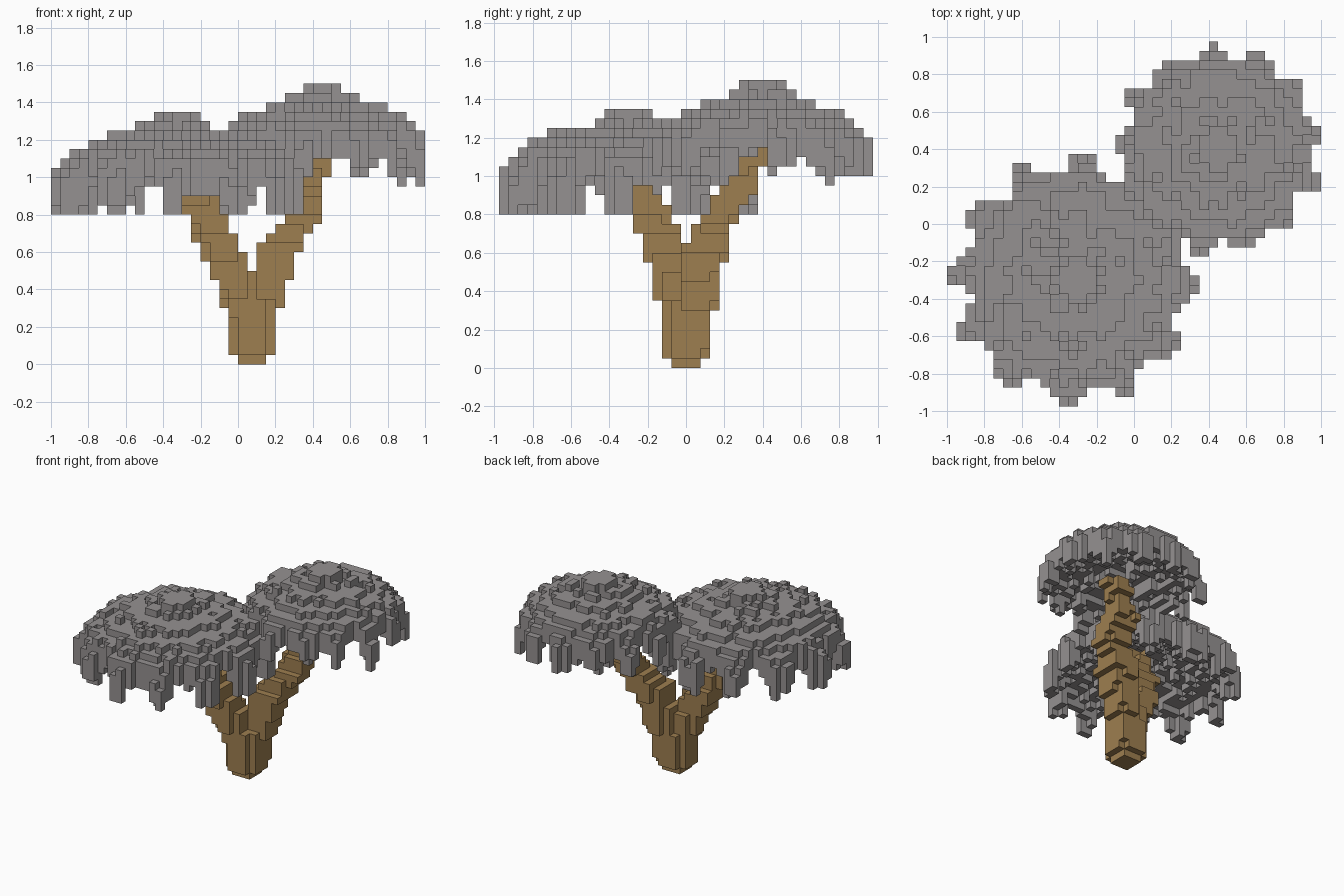
import bpy, bmesh, math, random
from mathutils import Vector

cube = bpy.data.objects.get("Cube")
if cube:
    bpy.data.objects.remove(cube)

S = 0.05  # edge length of one block
rng = random.Random(7)


def material(name, colour):
    mat = bpy.data.materials.new(name)
    mat.use_nodes = True
    mat.diffuse_color = colour
    mat.node_tree.nodes["Principled BSDF"].inputs["Base Color"].default_value = colour
    return mat


def centre(i, j):
    return (i + 0.5) * S, j * S


def build(name, cells, mat):
    """Make one mesh from the outer faces of a set of blocks."""
    bm = bmesh.new()
    verts = {}

    def vert(p):
        if p not in verts:
            verts[p] = bm.verts.new((p[0] * S, (p[1] - 0.5) * S, p[2] * S))
        return verts[p]

    for cell in sorted(cells):
        for axis in range(3):
            u, v = (axis + 1) % 3, (axis + 2) % 3
            for side in (0, 1):
                near = list(cell)
                near[axis] += 2 * side - 1
                if tuple(near) in cells:
                    continue
                ring = []
                for a, b in ((0, 0), (1, 0), (1, 1), (0, 1)):
                    p = list(cell)
                    p[axis] += side
                    p[u] += a
                    p[v] += b
                    ring.append(vert(tuple(p)))
                bm.faces.new(ring if side else ring[::-1])
    mesh = bpy.data.meshes.new(name)
    bm.to_mesh(mesh)
    bm.free()
    mesh.materials.append(mat)
    obj = bpy.data.objects.new(name, mesh)
    bpy.context.collection.objects.link(obj)


def crown(cx, cy, top, radius, lobe, lobes, phase, hem):
    """Scalloped, hollow dome with hanging tufts on its lobes."""
    cells = set()
    peak, hem = round(top / S), round(hem / S)
    for i in range(-24, 24):
        for j in range(-24, 25):
            x, y = centre(i, j)
            dx, dy = x - cx, y - cy
            r, angle = math.hypot(dx, dy), math.atan2(dy, dx)
            wave = math.cos(lobes * (angle - math.radians(phase)))
            t = r / (radius + lobe * wave)
            if t > 1:
                continue
            s = r / (radius + lobe)
            drop = 0.2 * s + 0.15 * s ** 8
            high = round((top - drop) / S - 0.5 + rng.uniform(-0.5, 0.5))
            if r < 0.11:
                high = peak
            low = high - rng.choice((3, 3, 4))
            if t > 0.86 and wave > 0.35:
                low = min(low, hem + rng.choice((0, 0, 1, 2)))
            cells.update((i, j, k) for k in range(low, high))
    return cells


def branch(path):
    """Stack of rounded layers along (z, x, y, half width) points."""
    cells = set()
    bark = {}
    for k in range(int(path[-1][0] / S)):
        z = (k + 0.5) * S
        for a, b in zip(path, path[1:]):
            if a[0] <= z <= b[0]:
                f = (z - a[0]) / (b[0] - a[0])
                cx, cy, w = Vector(a[1:]).lerp(Vector(b[1:]), f)
        for i in range(-12, 16):
            for j in range(-12, 14):
                x, y = centre(i, j)
                rough = bark.setdefault((i, j), rng.uniform(-0.025, 0.02))
                dx, dy = abs(x - cx), abs(y - cy)
                if max(dx, dy) < w and math.hypot(dx, dy) < w * 1.22 + rough:
                    cells.add((i, j, k))
    return cells


leaf_grey = material("leaf_grey", (0.30, 0.285, 0.285, 1))
bark_brown = material("bark_brown", (0.34, 0.21, 0.08, 1))

# Two overlapping leaf domes
front = crown(-0.32, -0.3, 1.35, 0.62, 0.06, 12, -4, 0.8)
back = crown(0.45, 0.4, 1.5, 0.53, 0.045, 13, 10, 1.0)

# Forked trunk: both branches start from the same foot
foot = [(0, 0.075, 0, 0.08), (0.05, 0.075, 0, 0.08)]
front_limb = branch(foot + [(0.06, 0.05, -0.02, 0.1), (0.25, 0.045, -0.025, 0.1),
                            (0.33, 0.02, -0.04, 0.105), (0.5, -0.04, -0.07, 0.115),
                            (0.68, -0.12, -0.12, 0.11), (0.85, -0.19, -0.21, 0.1),
                            (1.0, -0.22, -0.26, 0.08), (1.15, -0.26, -0.29, 0.08)])
back_limb = branch(foot + [(0.06, 0.1, 0.02, 0.1), (0.25, 0.11, 0.025, 0.1),
                           (0.33, 0.14, 0.05, 0.105), (0.5, 0.18, 0.075, 0.11),
                           (0.65, 0.23, 0.11, 0.11), (0.78, 0.33, 0.17, 0.1),
                           (0.95, 0.36, 0.28, 0.09), (1.05, 0.41, 0.33, 0.08),
                           (1.2, 0.49, 0.39, 0.08)])

leaves = front | back
build("front_crown", front, leaf_grey)
build("back_crown", back - front, leaf_grey)
build("forked_trunk", (front_limb | back_limb) - leaves, bark_brown)
